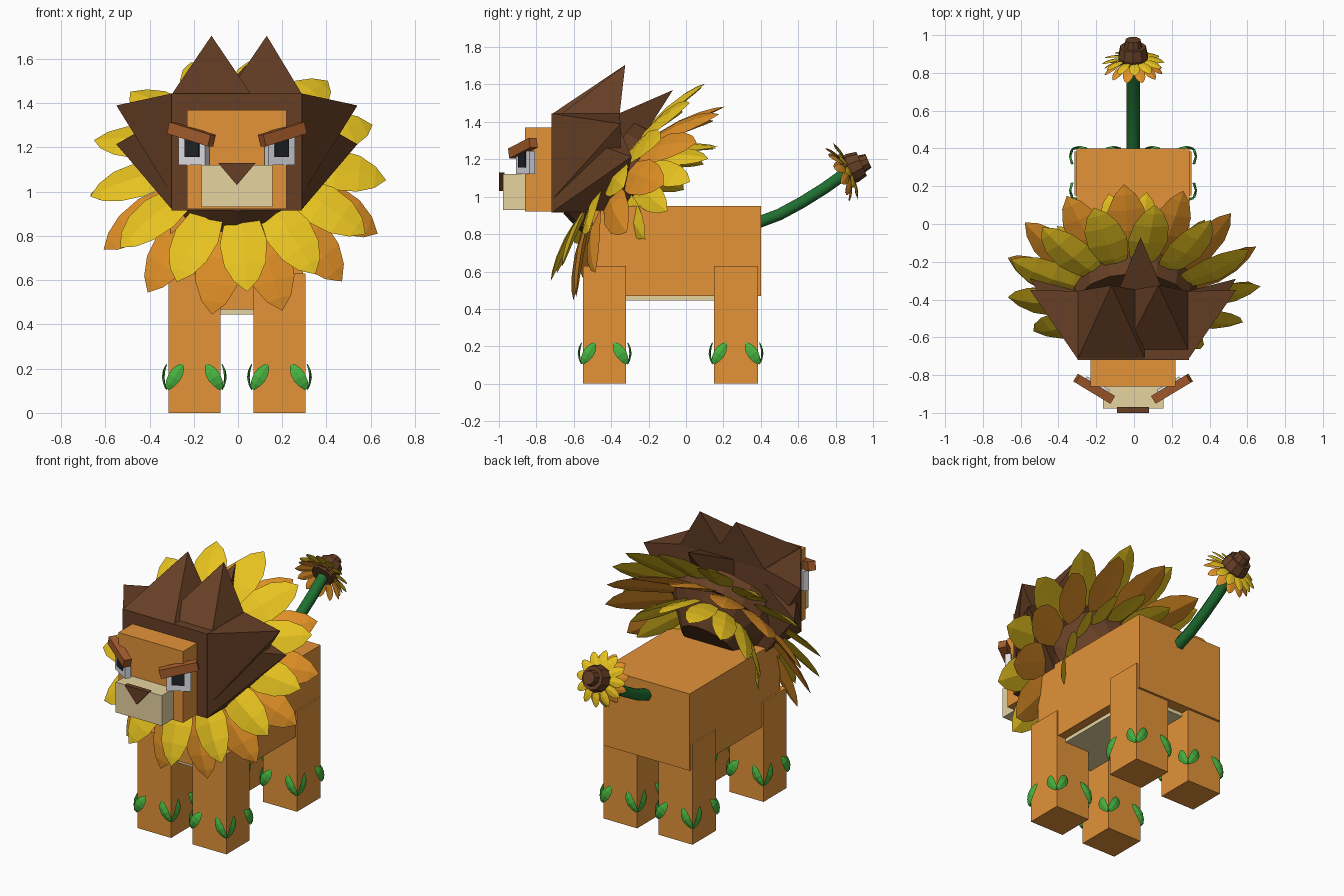
import bpy, bmesh, math
from mathutils import Matrix, Vector

if "Cube" in bpy.data.objects:
    bpy.data.objects.remove(bpy.data.objects["Cube"])

CX = -0.005


def material(name, hexcode):
    rgb = [int(hexcode[i:i + 2], 16) / 255 for i in (0, 2, 4)]
    m = bpy.data.materials.new(name)
    m.diffuse_color = [c / 12.92 if c < 0.04045 else ((c + 0.055) / 1.055) ** 2.4 for c in rgb] + [1]
    m.use_nodes = True
    m.node_tree.nodes["Principled BSDF"].inputs["Base Color"].default_value = m.diffuse_color
    return m


FUR = material("tan fur", "E39339")
CREAM = material("cream", "E6D4A0")
BROWN = material("dark brown", "663F25")
RUST = material("rust brown", "A65C2C")
YELLOW = material("petal yellow", "EAC520")
ORANGE = material("petal orange", "E19026")
LEAF = material("leaf green", "48B440")
STEM = material("stem green", "1F6F30")
WHITE = material("eye white", "EEEEF4")
BLACK = material("pupil black", "202226")


def finish(name, bm, mat):
    bmesh.ops.recalc_face_normals(bm, faces=bm.faces[:])
    me = bpy.data.meshes.new(name)
    bm.to_mesh(me)
    bm.free()
    me.materials.append(mat)
    ob = bpy.data.objects.new(name, me)
    bpy.context.collection.objects.link(ob)
    return ob


def box(name, x, y, z, mat, matrix=Matrix()):
    """Box from (min, max) ranges, optionally moved by a matrix."""
    bm = bmesh.new()
    bmesh.ops.create_cube(bm, size=1)
    for v in bm.verts:
        v.co = matrix @ Vector([(r[0] + r[1]) / 2 + c * (r[1] - r[0]) for r, c in zip((x, y, z), v.co)])
    return finish(name, bm, mat)


def spike(name, base, apex, mat):
    """Pyramid from a base polygon to an apex."""
    bm = bmesh.new()
    ring = [bm.verts.new(p) for p in base]
    tip = bm.verts.new(apex)
    bm.faces.new(ring)
    for i in range(len(ring)):
        bm.faces.new((ring[i], ring[(i + 1) % len(ring)], tip))
    return finish(name, bm, mat)


def disc(name, matrix, r0, r1, z0, z1, sides, mat):
    bm = bmesh.new()
    bmesh.ops.create_cone(bm, cap_ends=True, segments=sides, radius1=r0, radius2=r1,
                          depth=z1 - z0, matrix=matrix @ Matrix.Translation((0, 0, (z0 + z1) / 2)))
    return finish(name, bm, mat)


def blade(bm, matrix, length, width, thick, bend=0.0):
    """Pointed petal along local x with a rib on both sides, arched by bend."""
    rings = []
    for t, w in ((0, 0.35), (0.2, 0.75), (0.45, 1), (0.7, 0.88), (0.88, 0.52)):
        h, b, a = w * width / 2, thick / 2 * w, bend * 4 * t * (1 - t)
        rings.append([bm.verts.new(matrix @ Vector((t * length, y, z + a)))
                      for y, z in ((-h, 0), (0, b), (h, 0), (0, -b))])
    tip = bm.verts.new(matrix @ Vector((length, 0, 0)))
    bm.faces.new(rings[0])
    for i in range(4):
        j = (i + 1) % 4
        for a, b in zip(rings, rings[1:]):
            bm.faces.new((a[i], a[j], b[j], b[i]))
        bm.faces.new((rings[-1][i], rings[-1][j], tip))


def petal_ring(name, frame, mat, start, radius, length, width, sweep, count=13):
    """Ring of petals around local z, swept back by an angle and slightly rolled."""
    bm = bmesh.new()
    for i in range(count):
        m = (frame @ Matrix.Rotation(math.radians(start) + i * math.tau / count, 4, 'Z')
             @ Matrix.Translation((radius, 0, 0)) @ Matrix.Rotation(math.radians(sweep), 4, 'Y')
             @ Matrix.Rotation(math.radians(7), 4, 'X'))
        blade(bm, m, length, width, width * 0.17, width * 0.08)
    return finish(name, bm, mat)


def frame_at(y, z, tilt):
    return Matrix.Translation((CX, y, z)) @ Matrix.Rotation(math.radians(tilt), 4, 'X')


# Body and belly
box("body", (-0.305, 0.295), (-0.50, 0.40), (0.468, 0.95), FUR)
box("belly", (-0.25, 0.24), (-0.48, 0.33), (0.445, 0.47), CREAM)

# Legs, each with a pair of arched leaves on every corner
for side, lx in (("left", (0.07, 0.305)), ("right", (-0.315, -0.08))):
    for end, ly in (("front", (-0.55, -0.32)), ("back", (0.15, 0.385))):
        box(f"{end}_{side}_leg", lx, ly, (0, 0.63), FUR)
        bm = bmesh.new()
        for ix in (0, 1):
            for iy in (0, 1):
                sx, sy = 2 * ix - 1, 2 * iy - 1
                corner = Vector((lx[ix] + sx * 0.006, ly[iy] + sy * 0.006, 0.108))
                for inward, out in ((Vector((-sx, 0, 0)), Vector((0, sy, 0))),
                                    (Vector((0, -sy, 0)), Vector((sx, 0, 0)))):
                    d = (inward * 0.072 + Vector((0, 0, 0.115)) - out * 0.004).normalized()
                    w = out.cross(d).normalized()
                    m = Matrix((d, w, d.cross(w))).transposed().to_4x4()
                    m.translation = corner + out * 0.003
                    blade(bm, m, 0.135, 0.06, 0.012, 0.016)
        finish(f"{end}_{side}_leg_leaves", bm, LEAF)

# Face
box("face", (-0.23, 0.22), (-0.86, -0.70), (0.922, 1.37), FUR)
box("muzzle", (-0.165, 0.155), (-0.978, -0.85), (0.93, 1.12), CREAM)
bm = bmesh.new()
tri = [(-0.09, 1.13), (0.08, 1.13), (CX, 1.03)]
front, back = [[bm.verts.new((x, y, z)) for x, z in tri] for y in (-1.0, -0.97)]
bm.faces.new(front)
bm.faces.new(back)
for i in range(3):
    j = (i + 1) % 3
    bm.faces.new((front[i], front[j], back[j], back[i]))
finish("nose", bm, BROWN)

# Eyes and brows, angled around the face corners
for side, s in (("left", 1), ("right", -1)):
    turn = Matrix.Rotation(math.radians(31 * s), 4, 'Z')
    eye = Matrix.Translation((CX + s * 0.20, -0.868, 1.185)) @ turn
    box(f"{side}_eye", (-0.07, 0.07), (-0.006, 0.03), (-0.065, 0.06), WHITE, eye)
    px = -0.002 * s
    box(f"{side}_pupil", (px - 0.037, px + 0.037), (-0.012, 0), (-0.028, 0.054), BLACK, eye)
    brow = (Matrix.Translation((CX + s * 0.206, -0.872, 1.26)) @ turn
            @ Matrix.Rotation(math.radians(-15 * s), 4, 'Y'))
    box(f"{side}_brow", (-0.112, 0.112), (-0.024, 0.024), (-0.027, 0.027), RUST, brow)

# Mane block and its spikes
box("mane_block", (-0.30, 0.29), (-0.72, -0.355), (0.915, 1.445), BROWN)
for side, x0, x1, tip, y0 in (("right", -0.30, 0.06, -0.12, -0.72), ("left", -0.05, 0.29, 0.13, -0.67)):
    spike(f"{side}_top_spike", [(x0, y0, 1.44), (x1, y0, 1.44), (x1, -0.355, 1.44), (x0, -0.355, 1.44)],
          (tip, -0.325, 1.705), BROWN)
for side, s in (("left", 1), ("right", -1)):
    bx = CX + s * 0.29
    for label, z0, z1, apex in (("upper", 0.98, 1.445, (0.545, -0.35, 1.39)),
                                ("lower", 0.915, 1.36, (0.545, -0.29, 1.215))):
        spike(f"{side}_{label}_mane_spike",
              [(bx, -0.72, z0), (bx, -0.355, z0), (bx, -0.355, z1), (bx, -0.72, z1)],
              (CX + s * apex[0], apex[1], apex[2]), BROWN)
spike("back_mane_spike", [(-0.09, -0.37, 1.10), (0.16, -0.37, 1.10), (0.16, -0.37, 1.44), (-0.09, -0.37, 1.44)],
      (0.035, -0.07, 1.57), BROWN)

# Flower collar behind the head
collar = frame_at(-0.38, 1.10, 52)
disc("collar_core", collar, 0.34, 0.32, -0.04, 0.10, 16, BROWN)
disc("collar_back", collar, 0.17, 0.32, -0.22, -0.035, 16, BROWN)
petal_ring("front_collar_petals", frame_at(-0.38, 1.135, 52), YELLOW, -86, 0.25, 0.435, 0.215, 12)
petal_ring("middle_collar_petals", frame_at(-0.365, 1.09, 52), ORANGE, -72, 0.25, 0.465, 0.22, 27)
petal_ring("back_collar_petals", frame_at(-0.29, 1.10, 52), YELLOW, -86, 0.17, 0.36, 0.16, 46)

# Tail stem
cu = bpy.data.curves.new("tail_stem", 'CURVE')
cu.dimensions = '3D'
cu.bevel_depth = 0.036
cu.bevel_resolution = 1
cu.use_fill_caps = True
sp = cu.splines.new('POLY')
path = [(0.38, 0.86), (0.50, 0.905), (0.62, 0.97), (0.74, 1.045), (0.86, 1.13)]
sp.points.add(len(path) - 1)
for p, (y, z) in zip(sp.points, path):
    p.co = (CX, y, z, 1)
cu.materials.append(STEM)
bpy.context.collection.objects.link(bpy.data.objects.new("tail_stem", cu))

# Tail flower
tail = frame_at(0.87, 1.145, -66)
disc("tail_flower_disc", tail, 0.07, 0.082, -0.03, 0.02, 10, BROWN)
disc("tail_flower_rim", tail, 0.082, 0.07, 0.02, 0.075, 10, BROWN)
disc("tail_flower_centre", tail, 0.05, 0.04, 0.07, 0.115, 10, BROWN)
petal_ring("tail_front_petals", frame_at(0.875, 1.147, -66), YELLOW, -86, 0.06, 0.11, 0.058, 14, 12)
petal_ring("tail_back_petals", frame_at(0.86, 1.14, -66), ORANGE, -72, 0.06, 0.115, 0.06, 30, 12)
